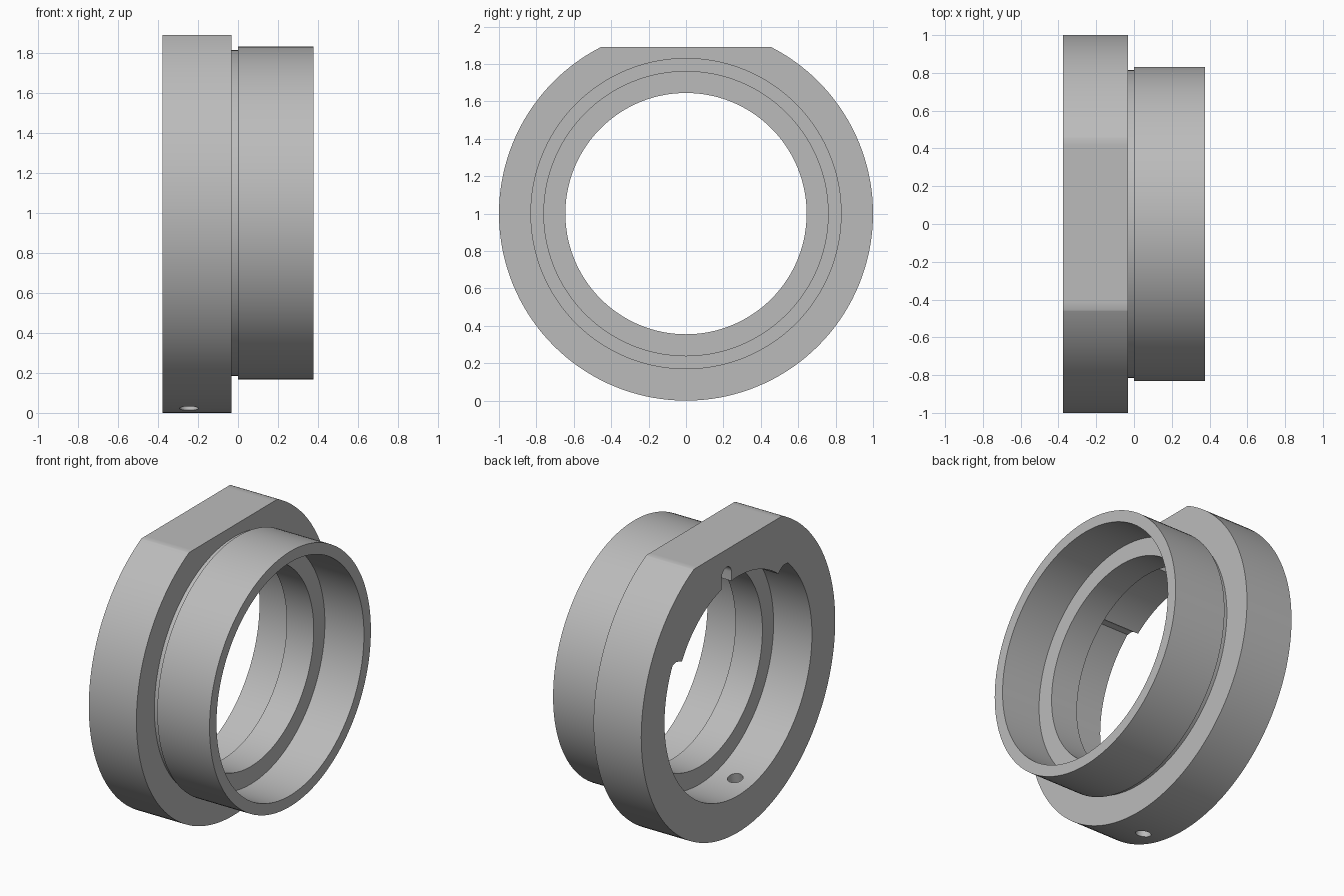
import bpy, bmesh
from math import sin, cos, pi, radians
from mathutils import Matrix, Vector

cube = bpy.data.objects.get("Cube")
if cube:
    bpy.data.objects.remove(cube)

SEGMENTS = 144
FACE, SHELF = -0.377, -0.10      # flange face and shelf of its bore
BORE, HOLE = 0.76, 0.645
AXIS = Vector((0, 0, 1))

metal = bpy.data.materials.new("grey metal")
metal.use_nodes = True
grey = (0.5, 0.5, 0.5, 1)
metal.diffuse_color = grey
metal.node_tree.nodes["Principled BSDF"].inputs["Base Color"].default_value = grey


def finish(bm, name):
    bmesh.ops.recalc_face_normals(bm, faces=bm.faces)
    mesh = bpy.data.meshes.new(name)
    bm.to_mesh(mesh)
    bm.free()
    mesh.materials.append(metal)
    obj = bpy.data.objects.new(name, mesh)
    bpy.context.collection.objects.link(obj)
    return obj


def lathe(name, profile):
    """Closed (x, radius) profile turned about the ring axis."""
    bm = bmesh.new()
    rings = []
    for i in range(SEGMENTS):
        a = 2 * pi * i / SEGMENTS
        rings.append([bm.verts.new((x, r * sin(a), 1 + r * cos(a))) for x, r in profile])
    n = len(profile)
    for i in range(SEGMENTS):
        a, b = rings[i], rings[(i + 1) % SEGMENTS]
        for j in range(n):
            k = (j + 1) % n
            bm.faces.new((a[j], a[k], b[k], b[j]))
    return finish(bm, name)


def prism(name, outline, x0, x1):
    """(y, z) outline extruded along the ring axis."""
    bm = bmesh.new()
    face = bm.faces.new([bm.verts.new((x0, y, z)) for y, z in outline])
    out = bmesh.ops.extrude_face_region(bm, geom=[face])
    moved = [v for v in out["geom"] if isinstance(v, bmesh.types.BMVert)]
    bmesh.ops.translate(bm, verts=moved, vec=(x1 - x0, 0, 0))
    return finish(bm, name)


def polar(degrees, r):
    a = radians(degrees)
    return (r * sin(a), 1 + r * cos(a))


def boolean(obj, tool, operation):
    mod = obj.modifiers.new(tool.name, "BOOLEAN")
    mod.object, mod.operation, mod.solver = tool, operation, "EXACT"
    bpy.context.view_layer.objects.active = obj
    bpy.ops.object.modifier_apply(modifier=mod.name)
    bpy.data.objects.remove(tool)


# Turned body: flange, undercut neck, tube, and stepped bore
ring = lathe("flanged_ring", [
    (FACE, BORE), (FACE, 1), (-0.033, 1), (-0.033, 0.815), (0, 0.815),
    (0, 0.832), (0.377, 0.832), (0.377, BORE), (0.095, BORE),
    (0.095, HOLE), (SHELF, HOLE), (SHELF, BORE)])

# Key lug inside the flange bore, with filleted ends
fillet = [(0, 0.67), (0.6, 0.705), (1.7, 0.735), (4, 0.757), (4.5, 0.775)]
lug = [polar(60 - d, 0.67) for d in range(1, 98)]
lug += [polar(-38 - d, r) for d, r in fillet]
lug += [polar(-40 + d, 0.775) for d in range(0, 99, 2)]
lug += [polar(60 + d * 0.7, r) for d, r in reversed(fillet)]
boolean(ring, prism("key_lug", lug, FACE, SHELF - 0.0005), "UNION")

# Round-ended slot through the lug
half, tip, middle = 0.05, 0.735, 0.12
slot = [(middle - half, 1.55), (middle + half, 1.55)]
slot += [(middle + half * cos(pi * i / 16), 1 + tip - 0.01 + half * sin(pi * i / 16))
         for i in range(17)]
boolean(ring, prism("slot_cutter", slot, FACE - 0.1, SHELF - 0.0005), "DIFFERENCE")

# Flat on top of the flange
flat = [(-0.8, 1.89), (0.8, 1.89), (0.8, 2.2), (-0.8, 2.2)]
boolean(ring, prism("flat_cutter", flat, -0.6, 0.6), "DIFFERENCE")

# Radial set-screw hole near the bottom of the flange
bm = bmesh.new()
bmesh.ops.create_cone(bm, cap_ends=True, segments=32, radius1=0.047, radius2=0.047, depth=0.4)
turn = Matrix.Rotation(radians(-12), 4, "X")
bm.transform(Matrix.Translation(AXIS) @ turn @ Matrix.Translation((-0.245, 0, -0.88)))
boolean(ring, finish(bm, "screw_hole_cutter"), "DIFFERENCE")

bpy.ops.object.select_all(action="DESELECT")
ring.select_set(True)
bpy.context.view_layer.objects.active = ring
bpy.ops.object.shade_smooth_by_angle(angle=radians(30))
